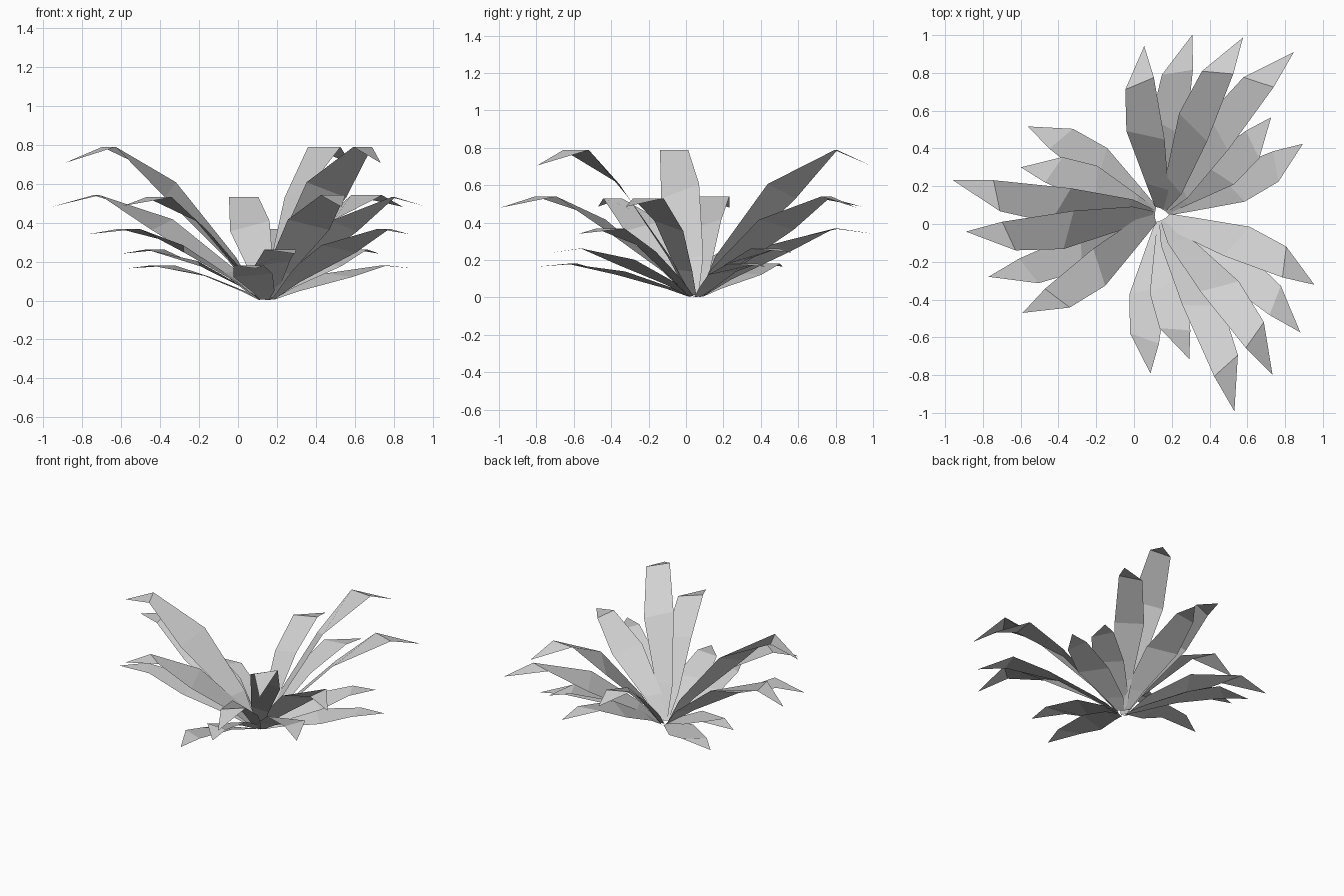
import bpy
from math import radians
from mathutils import Matrix, Vector

cube = bpy.data.objects.get("Cube")
if cube:
    bpy.data.objects.remove(cube, do_unlink=True)

grey = bpy.data.materials.new("leaf_grey")
grey.use_nodes = True
color = (0.64, 0.64, 0.64, 1)
grey.diffuse_color = color
grey.node_tree.nodes["Principled BSDF"].inputs["Base Color"].default_value = color

CENTRE = Vector((0.14, 0.05, 0))

# Rows from root to shoulder, each with both edges:
# (reach as part of the length, sideways offset, height as part of the peak)
ROWS = [
    ((0.03, -0.02, 0.015), (0.05, 0.025, 0.03)),
    ((0.14, -0.055, 0.28), (0.19, 0.06, 0.26)),
    ((0.44, -0.06, 0.77), (0.51, 0.137, 0.67)),
    ((0.81, -0.035, 1.0), (0.755, 0.122, 1.0)),
]

# name, direction in degrees, length, peak height, tip height, side
LEAVES = [
    ("tall_leaf", 185, 1.034, 0.788, 0.705, 1),
    ("long_leaf", 170.6, 1.113, 0.54, 0.48, 1),
    ("upper_leaf", 215.5, 0.896, 0.53, 0.485, 1),
    ("middle_leaf", 199.9, 0.968, 0.368, 0.34, 1),
    ("short_leaf", 161.3, 0.78, 0.262, 0.24, -1),
    ("low_leaf", 146.4, 0.843, 0.18, 0.165, -1),
]


def make_leaf(name, angle, length, peak, tip, side):
    """A twisted blade that arches up and bends down at its pointed tip."""
    verts = []
    for row in ROWS:
        for reach, offset, height in row:
            verts.append((reach * length, side * offset, height * peak))
    verts.append((length, 0, tip))
    faces = [(i, i + 2, i + 3, i + 1) for i in range(0, 6, 2)]
    faces.append((6, 8, 7))
    if side < 0:
        faces = [f[::-1] for f in faces]
    mesh = bpy.data.meshes.new(name)
    turn = Matrix.Translation(CENTRE) @ Matrix.Rotation(radians(angle), 4, "Z")
    mesh.from_pydata([turn @ Vector(v) for v in verts], [], faces)
    mesh.materials.append(grey)
    obj = bpy.data.objects.new(name, mesh)
    bpy.context.collection.objects.link(obj)


# The group of six leaves repeats three times around the root
for turn in range(3):
    for name, angle, *shape in LEAVES:
        make_leaf(f"{name}_{turn + 1}", angle + 120 * turn, *shape)
